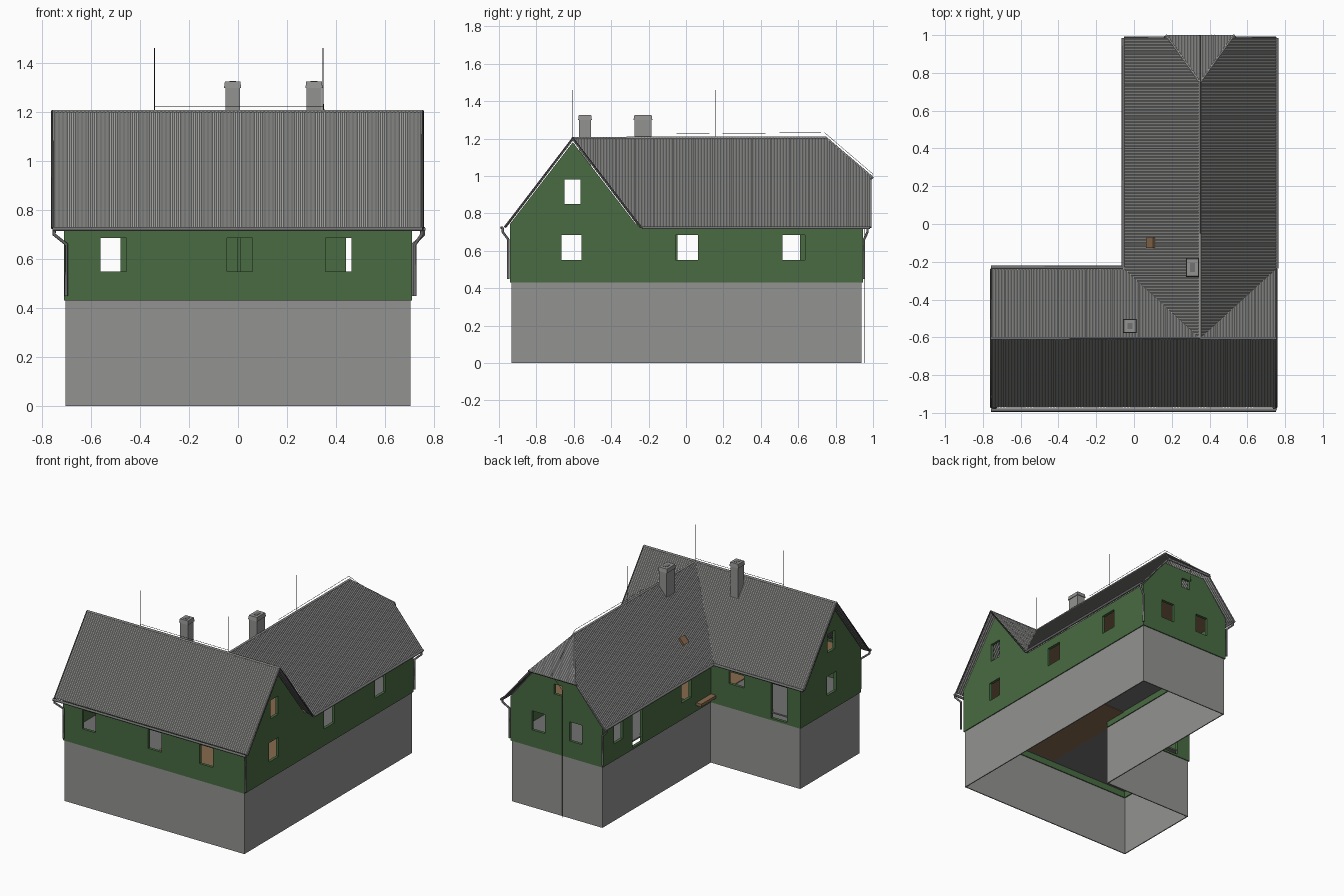
import bpy, bmesh, math
from mathutils import Vector

if "Cube" in bpy.data.objects:
    bpy.data.objects.remove(bpy.data.objects["Cube"], do_unlink=True)


def material(name, r, g, b):
    m = bpy.data.materials.new(name)
    m.use_nodes = True
    m.diffuse_color = (r, g, b, 1)
    m.node_tree.nodes["Principled BSDF"].inputs["Base Color"].default_value = (r, g, b, 1)
    return m


GREEN = material("green_paint", 0.066, 0.146, 0.054)
STONE = material("grey_render", 0.29, 0.29, 0.285)
ROOF = material("roof_sheet", 0.33, 0.33, 0.325)
METAL = material("grey_metal", 0.17, 0.17, 0.17)
DARK = material("dark_metal", 0.05, 0.05, 0.05)
WOOD = material("brown_wood", 0.25, 0.145, 0.075)


def finish(name, bm, mat):
    bmesh.ops.recalc_face_normals(bm, faces=bm.faces)
    me = bpy.data.meshes.new(name)
    bm.to_mesh(me)
    bm.free()
    me.materials.append(mat)
    ob = bpy.data.objects.new(name, me)
    bpy.context.collection.objects.link(ob)
    return ob


def panel(name, outline, holes, place, depth, mat):
    """Flat outline with rectangular holes, placed in space and thickened by depth."""
    bm = bmesh.new()
    loops = [outline] + [[(a, c), (b, c), (b, d), (a, d)] for a, b, c, d in holes]
    for loop in loops:
        vs = [bm.verts.new(place(*p)) for p in loop]
        for i, v in enumerate(vs):
            bm.edges.new((v, vs[i - 1]))
    bmesh.ops.triangle_fill(bm, use_beauty=True, edges=bm.edges[:])
    ext = bmesh.ops.extrude_face_region(bm, geom=bm.faces[:], use_keep_orig=True)
    moved = [g for g in ext["geom"] if isinstance(g, bmesh.types.BMVert)]
    bmesh.ops.translate(bm, vec=depth, verts=moved)
    return finish(name, bm, mat)


def box(name, lo, hi, mat, taper=1):
    bm = bmesh.new()
    bmesh.ops.create_cube(bm, size=1)
    for v in bm.verts:
        k = taper if v.co.z > 0 else 1
        v.co = [(a + b) / 2 + c * (b - a) * s
                for a, b, c, s in zip(lo, hi, v.co, (k, k, 1))]
    return finish(name, bm, mat)


def tube(name, pts, r, mat):
    cu = bpy.data.curves.new(name, "CURVE")
    cu.dimensions = "3D"
    cu.bevel_depth = r
    cu.bevel_resolution = 1
    cu.use_fill_caps = True
    sp = cu.splines.new("POLY")
    sp.points.add(len(pts) - 1)
    for p, co in zip(sp.points, pts):
        p.co = (*co, 1)
    cu.materials.append(mat)
    ob = bpy.data.objects.new(name, cu)
    bpy.context.collection.objects.link(ob)
    bpy.context.view_layer.objects.active = ob
    ob.select_set(True)
    bpy.ops.object.convert(target="MESH")
    ob.select_set(False)
    return ob


def slope(name, eave_a, eave_b, up, clips=()):
    """Corrugated sheet from an eave line upward; clips are vertical cuts (a, b, kept point)."""
    a, b, up = Vector(eave_a), Vector(eave_b), Vector(up)
    n = (b - a).cross(up).normalized()
    if n.z < 0:
        n = -n
    count = round((b - a).length / 0.0078)
    bm = bmesh.new()
    last = None
    for i in range(count + 1):
        p = a.lerp(b, i / count) + n * 0.003 * (i % 2)
        pair = (bm.verts.new(p), bm.verts.new(p + up))
        if last:
            bm.faces.new((last[0], pair[0], pair[1], last[1]))
        last = pair
    for p, q, keep in clips:
        p, q, keep = Vector((*p, 0)), Vector((*q, 0)), Vector((*keep, 0))
        no = (q - p).cross(Vector((0, 0, 1)))
        if (keep - p).dot(no) > 0:
            no = -no
        bmesh.ops.bisect_plane(bm, geom=bm.verts[:] + bm.edges[:] + bm.faces[:],
                               plane_co=p, plane_no=no, clear_outer=True)
    ob = finish(name, bm, ROOF)
    if sum(f.normal.z for f in ob.data.polygons) < 0:
        ob.data.flip_normals()
    sol = ob.modifiers.new("thickness", "SOLIDIFY")
    sol.thickness = 0.01
    sol.offset = -1
    return ob


# Foundation: open L-shaped ring
ell = [(-.70, -.93), (.70, -.93), (.70, .935), (0, .935), (0, -.275), (-.70, -.275)]
bm = bmesh.new()
for i, p in enumerate(ell):
    q = ell[i - 1]
    bm.faces.new([bm.verts.new(c) for c in ((*q, 0), (*p, 0), (*p, .435), (*q, .435))])
bmesh.ops.remove_doubles(bm, verts=bm.verts, dist=0.001)
base = finish("foundation", bm, STONE)
sol = base.modifiers.new("thickness", "SOLIDIFY")
sol.thickness = 0.01
sol.offset = 0

# Floor and ceiling
flat = lambda z: (lambda x, y: (x, y, z))
panel("floor", ell, [], flat(.475), (0, 0, .01), METAL)
box("wood_floor", (-.05, -.90, .47), (.66, -.1, .49), WOOD)
panel("ceiling", ell, [], flat(.725), (0, 0, .01), WOOD)

# Walls with window and door openings
B, T = .43, .745
LOW, HIGH = .55, .685
along_x = lambda y: (lambda x, z: (x, y, z))
along_y = lambda x: (lambda y, z: (x, y, z))
panel("front_wall", [(-.71, B), (.71, B), (.71, T), (-.71, T)],
      [(x, x + .105, LOW, HIGH) for x in (-.56, -.045, .357)],
      along_x(-.94), (0, .02, 0), GREEN)
gable_openings = [(-.665, -.56, LOW, HIGH), (-.65, -.565, .85, .98)]
panel("left_wall", [(-.94, B), (.945, B), (.945, T), (-.27, T), (-.605, 1.18), (-.94, T)],
      gable_openings + [(-.055, .065, LOW, HIGH), (.515, .635, LOW, HIGH)],
      along_y(.71), (-.02, 0, 0), GREEN)
panel("right_gable_wall", [(-.94, B), (-.27, B), (-.27, T), (-.605, 1.18), (-.94, T)],
      gable_openings, along_y(-.71), (.02, 0, 0), GREEN)
panel("courtyard_front_wing_wall", [(-.71, B), (0, B), (0, T), (-.71, T)],
      [(-.605, -.48, .445, .69), (-.27, -.15, .60, HIGH)],
      along_x(-.265), (0, -.02, 0), GREEN)
panel("courtyard_back_wing_wall", [(-.27, B), (.945, B), (.945, T), (-.27, T)],
      [(-.045, .065, LOW, HIGH), (.50, .61, .445, .69), (.72, .82, LOW, HIGH)],
      along_y(-.01), (.02, 0, 0), GREEN)
panel("back_wall", [(-.01, B), (.71, B), (.71, T), (.52, .98), (.18, .98), (-.01, T)],
      [(.15, .25, LOW, HIGH), (.44, .545, LOW, HIGH), (.305, .37, .85, .92)],
      along_x(.945), (0, -.02, 0), GREEN)

# Roof slopes
EAVE, RIDGE, RY, RX = .728, 1.205, -.605, .35
RISE = RIDGE - EAVE
peak = (RX, RY)
valley_r, valley_l = (-.05, -.24), (.75, -.24)
hip_top, hip_r, hip_l = (RX, .75), (.17, 1.0), (.53, 1.0)
slope("front_roof", (-.757, -.97, EAVE), (.753, -.97, EAVE), (0, .365, RISE))
slope("front_wing_rear_roof", (-.757, -.24, EAVE), (RX, -.24, EAVE), (0, -.365, RISE),
      [(peak, valley_r, (-.5, -.4))])
slope("front_wing_corner_roof", (RX, -.24, EAVE), (.753, -.24, EAVE), (0, -.365, RISE),
      [(peak, valley_l, (.7, -.5))])
for side, x, valley, hip in (("right", -.05, valley_r, hip_r), ("left", .75, valley_l, hip_l)):
    slope("back_wing_%s_roof" % side, (x, RY, EAVE), (x, .99, EAVE), (RX - x, 0, RISE),
          [(peak, valley, (RX, .3)), (hip_top, hip, (x, .3))])
slope("half_hip_roof", (.165, 1.0, .99), (.535, 1.0, .99), (0, -.25, RIDGE - .99),
      [(hip_top, hip_r, (RX, .95)), (hip_top, hip_l, (RX, .95))])

# Ridge and hip caps
tube("front_ridge_cap", [(-.757, RY, 1.203), (.753, RY, 1.203)], .007, ROOF)
tube("back_ridge_cap", [(RX, RY, 1.203), (RX, .75, 1.205)], .007, ROOF)
for n, h in (("right", hip_r), ("left", hip_l)):
    tube(n + "_hip_cap", [(RX, .75, 1.203), (*h, .99)], .005, ROOF)

# Verge boards
for n, x in (("right", -.757), ("left", .753)):
    tube(n + "_verge", [(x, -.97, EAVE - .003), (x, RY, RIDGE - .003),
                        (x, -.24, EAVE - .003)], .006, DARK)
for n, x, h in (("right", -.05, hip_r), ("left", .75, hip_l)):
    tube(n + "_back_verge", [(x, .988, EAVE - .003), (h[0], .988, .985)], .005, METAL)

# Gutters and downpipes
G = EAVE - .005
for n, a, b in (("front", (-.757, -.985, G), (.753, -.985, G)),
                ("courtyard_front", (-.757, -.23, G), (-.055, -.23, G)),
                ("courtyard_back", (-.056, -.23, G), (-.056, .985, G)),
                ("left", (.757, -.235, G), (.757, .985, G)),
                ("half_hip", (.16, .99, .985), (.54, .99, .985))):
    tube(n + "_gutter", [a, b], .009 if n != "half_hip" else .006, METAL)
for n, x, y, wx, wy in (("front_right", -.75, -.98, -.70, -.95),
                        ("front_left", .75, -.98, .722, -.95),
                        ("back_left", .757, .97, .715, .952),
                        ("back_right", -.056, .97, -.015, .952)):
    tube(n + "_downpipe", [(x, y, G), (x, y, .70), (wx, wy, .66), (wx, wy, .45)], .007, METAL)

# Chimneys
for n, x, y, w, d in (("front", -.022, -.54, .03, .032), ("back", .31, -.23, .03, .046)):
    box(n + "_chimney", (x - w, y - d, 1.0), (x + w, y + d, 1.31), STONE)
    box(n + "_chimney_cap", (x - w - .005, y - d - .005, 1.298),
        (x + w + .005, y + d + .005, 1.325), STONE, taper=.9)
    box(n + "_flue", (x - w * .45, y - d * .5, 1.32), (x + w * .45, y + d * .5, 1.327), METAL)

# Roof hatch
hatch = box("roof_hatch", (-.028, -.028, -.012), (.028, .028, .012), WOOD)
hatch.location = (.092, -.10, .902)
hatch.rotation_euler = (0, -math.atan2(RISE, .4), 0)

# Lightning rods and wires
for n, x, y in (("front", -.34, RY), ("corner", .347, RY), ("back", .347, .16)):
    tube(n + "_lightning_rod", [(x, y, 1.2), (x, y, 1.46)], .0018, DARK)
tube("front_ridge_wire", [(-.34, RY, 1.222), (.35, RY, 1.222)], .0012, DARK)
tube("back_ridge_wire", [(RX, -.05, 1.225), (RX, .74, 1.232), (RX, 1.0, 1.01),
                         (.3, .955, .9), (.3, .955, 0)], .0012, DARK)
